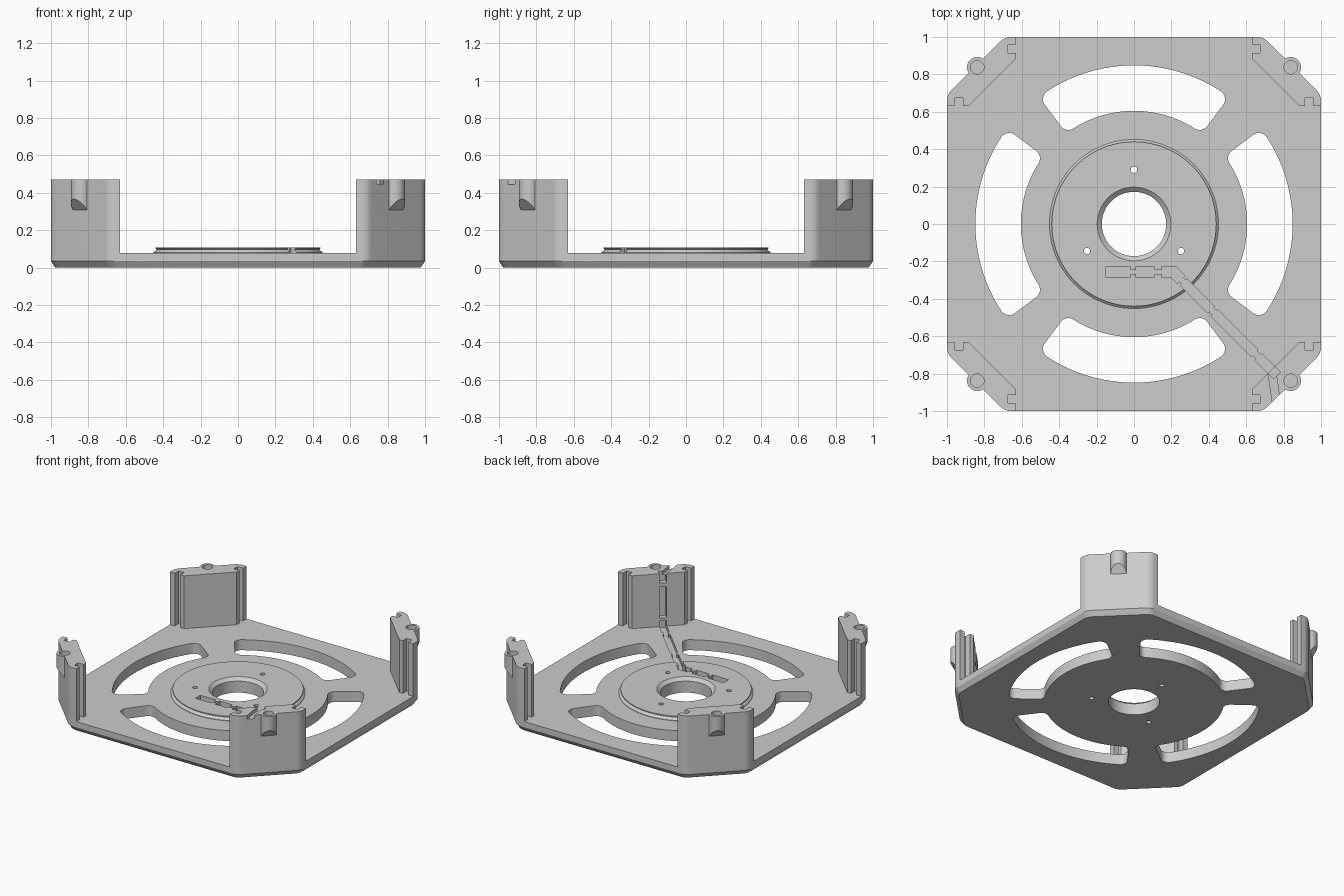
import bpy, bmesh
from math import sin, cos, asin, pi, radians, atan2, hypot, tan
from mathutils import Vector

if "Cube" in bpy.data.objects:
    bpy.data.objects.remove(bpy.data.objects["Cube"], do_unlink=True)

GREY = (0.604, 0.604, 0.604, 1)
grey = bpy.data.materials.new("plain grey")
grey.use_nodes = True
grey.diffuse_color = GREY
grey.node_tree.nodes["Principled BSDF"].inputs["Base Color"].default_value = GREY

PLATE_TOP, DISC_TOP, POST_TOP = 0.078, 0.107, 0.47
HOLE = 0.172


def finish(name, bm):
    bmesh.ops.recalc_face_normals(bm, faces=bm.faces)
    mesh = bpy.data.meshes.new(name)
    bm.to_mesh(mesh)
    bm.free()
    mesh.materials.append(grey)
    ob = bpy.data.objects.new(name, mesh)
    bpy.context.collection.objects.link(ob)
    return ob


def loft(name, rings):
    """Closed solid through rings of equal point count."""
    bm = bmesh.new()
    loops = [[bm.verts.new(p) for p in ring] for ring in rings]
    n = len(loops[0])
    for a, b in zip(loops, loops[1:]):
        for i in range(n):
            j = (i + 1) % n
            bm.faces.new((a[i], a[j], b[j], b[i]))
    bm.faces.new(loops[0])
    bm.faces.new(loops[-1])
    return finish(name, bm)


def flat(outline, z, s=1.0):
    return [(x * s, y * s, z) for x, y in outline]


def circle(r, cx=0, cy=0, n=96):
    return [(cx + r * cos(2 * pi * i / n), cy + r * sin(2 * pi * i / n)) for i in range(n)]


def fillet(corners, steps=8):
    """Round polygon corners given as (x, y, radius)."""
    out = []
    for i, (x, y, r) in enumerate(corners):
        p = Vector((x, y))
        if not r:
            out.append((x, y))
            continue
        a = (Vector(corners[i - 1][:2]) - p).normalized()
        b = (Vector(corners[(i + 1) % len(corners)][:2]) - p).normalized()
        half = a.angle(b) / 2
        centre = p + (a + b).normalized() * (r / sin(half))
        u = p + a * (r / tan(half)) - centre
        v = p + b * (r / tan(half)) - centre
        for k in range(steps + 1):
            q = centre + u.lerp(v, k / steps).normalized() * r
            out.append((q.x, q.y))
    return out


def turn(outline, k):
    c, s = round(cos(k * pi / 2)), round(sin(k * pi / 2))
    return [(c * x - s * y, s * x + c * y) for x, y in outline]


def bar(start, end, width, z0, z1):
    """Box cutter running between two points on the ground plan."""
    a, b = Vector(start), Vector(end)
    d = (b - a).normalized() * width / 2
    side = Vector((-d.y, d.x))
    plan = [tuple(p) for p in (a + side, b + side, b - side, a - side)]
    return loft("cutter", [flat(plan, z0), flat(plan, z1)])


def boolean(ob, tool, op="DIFFERENCE"):
    mod = ob.modifiers.new(op, "BOOLEAN")
    mod.operation, mod.solver, mod.object = op, "EXACT", tool
    bpy.context.view_layer.objects.active = ob
    bpy.ops.object.modifier_apply(modifier=mod.name)


def discard(tools):
    for t in tools:
        bpy.data.objects.remove(t, do_unlink=True)


# Base plate: square with clipped, rounded corners and a bevelled underside
clip = []
for k in range(4):
    for x, y in turn([(1, 0.69), (0.69, 1)], k):
        clip.append((x, y, 0.08))
outline = fillet(clip)
plate = loft("base_plate", [flat(outline, 0, 0.977), flat(outline, 0.035), flat(outline, PLATE_TOP)])


# Curved window with rounded ends
def window(k, inner=0.605, outer=0.848, f=0.05, half=radians(36.8)):
    def corner(radius, a0, a1):
        t = half - asin(f / radius)
        cx, cy = radius * cos(t), radius * sin(t)
        return [(cx + f * cos(a), cy + f * sin(a))
                for a in (a0(t) + (a1(t) - a0(t)) * i / 8 for i in range(9))]

    up = corner(outer - f, lambda t: t, lambda t: half + pi / 2)
    up += corner(inner + f, lambda t: half + pi / 2, lambda t: t + pi)
    t0 = atan2(up[0][1], up[0][0])
    t1 = atan2(up[-1][1], up[-1][0])
    n = 24
    out_arc = [(outer * cos(t0 * i / n), outer * sin(t0 * i / n)) for i in range(n)]
    in_arc = [(inner * cos(t1 * i / n), inner * sin(t1 * i / n)) for i in range(n - 1, -1, -1)]
    top = out_arc + up + in_arc
    low = [(x, -y) for x, y in reversed(top[1:-1])]
    shape = turn(top + low, k)
    return loft("cutter", [flat(shape, -0.1), flat(shape, 0.2)])


bore = circle(HOLE)
tools = [window(k) for k in range(4)] + [loft("cutter", [flat(bore, -0.1), flat(bore, 0.2)])]
for t in tools:
    boolean(plate, t)
discard(tools)

# Raised centre disc: undercut rim outside, chamfered bore inside
profile = [(HOLE, PLATE_TOP), (0.452, PLATE_TOP), (0.452, 0.081), (0.434, 0.097),
           (0.44, 0.101), (0.44, DISC_TOP), (0.197, DISC_TOP), (HOLE, 0.085)]
bm = bmesh.new()
rings = [[bm.verts.new(p) for p in flat(circle(r), z)] for r, z in profile]
for a, b in zip(rings, rings[1:] + rings[:1]):
    for i in range(len(a)):
        j = (i + 1) % len(a)
        bm.faces.new((a[i], a[j], b[j], b[i]))
disc = finish("centre_disc", bm)

# Three screw holes
for k in range(3):
    a = pi / 2 + k * 2 * pi / 3
    ring = circle(0.017, 0.29 * cos(a), 0.29 * sin(a), 20)
    t = loft("cutter", [flat(ring, -0.1), flat(ring, 0.2)])
    boolean(plate, t)
    boolean(disc, t)
    discard([t])

# Corner posts with notched ends and a screw boss
half_post = [(0.63, 0.885, 0), (0.63, 0.915, 0), (0.675, 0.915, 0), (0.675, 0.96, 0),
             (0.63, 0.96, 0), (0.63, 1, 0), (0.69, 1, 0.08)]
post_plan = fillet(half_post + [(y, x, r) for x, y, r in reversed(half_post)])
posts = []
for k, place in enumerate(("back_left", "back_right", "front_right", "front_left")):
    plan = turn(post_plan, k)
    post = loft(place + "_post", [flat(plan, PLATE_TOP), flat(plan, POST_TOP)])
    ring = circle(0.055, 0.838, 0.838, 32)
    slope = [0.30 + 0.9 * (x + y - 1.68) for x, y in ring]
    ring = turn(ring, k)
    boss = loft("boss", [[(x, y, z) for (x, y), z in zip(ring, slope)], flat(ring, POST_TOP)])
    boolean(post, boss, "UNION")
    hole = turn(circle(0.036, 0.838, 0.838, 24), k)
    drill = loft("cutter", [flat(hole, 0.38), flat(hole, 0.6)])
    boolean(post, drill)
    discard([boss, drill])
    posts.append(post)

# Cable channel across disc and plate: wide runs joined by narrow necks
LINE, BEND = -0.257, (0.215, -0.257)
runs = [((-0.15, LINE), (-0.02, LINE), 0.058), ((-0.03, LINE), (0.02, LINE), 0.02),
        ((0.01, LINE), (0.11, LINE), 0.058), ((0.1, LINE), (0.16, LINE), 0.02),
        ((0.15, LINE), BEND, 0.058), ((0.2, -0.245), (0.252, -0.297), 0.058),
        ((0.24, -0.285), (0.28, -0.325), 0.03), ((0.265, -0.31), (0.412, -0.457), 0.05),
        ((0.4, -0.445), (0.44, -0.485), 0.03), ((0.43, -0.475), (0.645, -0.69), 0.05),
        ((0.63, -0.675), (0.68, -0.725), 0.03), ((0.665, -0.71), (0.765, -0.81), 0.05)]
for start, end, width in runs:
    t = bar(start, end, width, 0.05, 0.2)
    boolean(plate, t)
    if hypot(*start) < 0.46:
        boolean(disc, t)
    discard([t])

# Channel up the front left post, with bridges, leaving over its top
for z0, z1 in ((0.05, 0.12), (0.14, 0.37), (0.4, 0.6)):
    t = bar((0.7, -0.745), (0.765, -0.81), 0.05, z0, z1)
    boolean(posts[3], t)
    discard([t])
t = bar((0.735, -0.775), (0.765, -0.98), 0.042, 0.443, 0.6)
boolean(posts[3], t)
discard([t])

bpy.ops.object.select_all(action="DESELECT")
for ob in [plate, disc] + posts:
    ob.select_set(True)
bpy.context.view_layer.objects.active = plate
bpy.ops.object.shade_smooth_by_angle(angle=radians(30))
